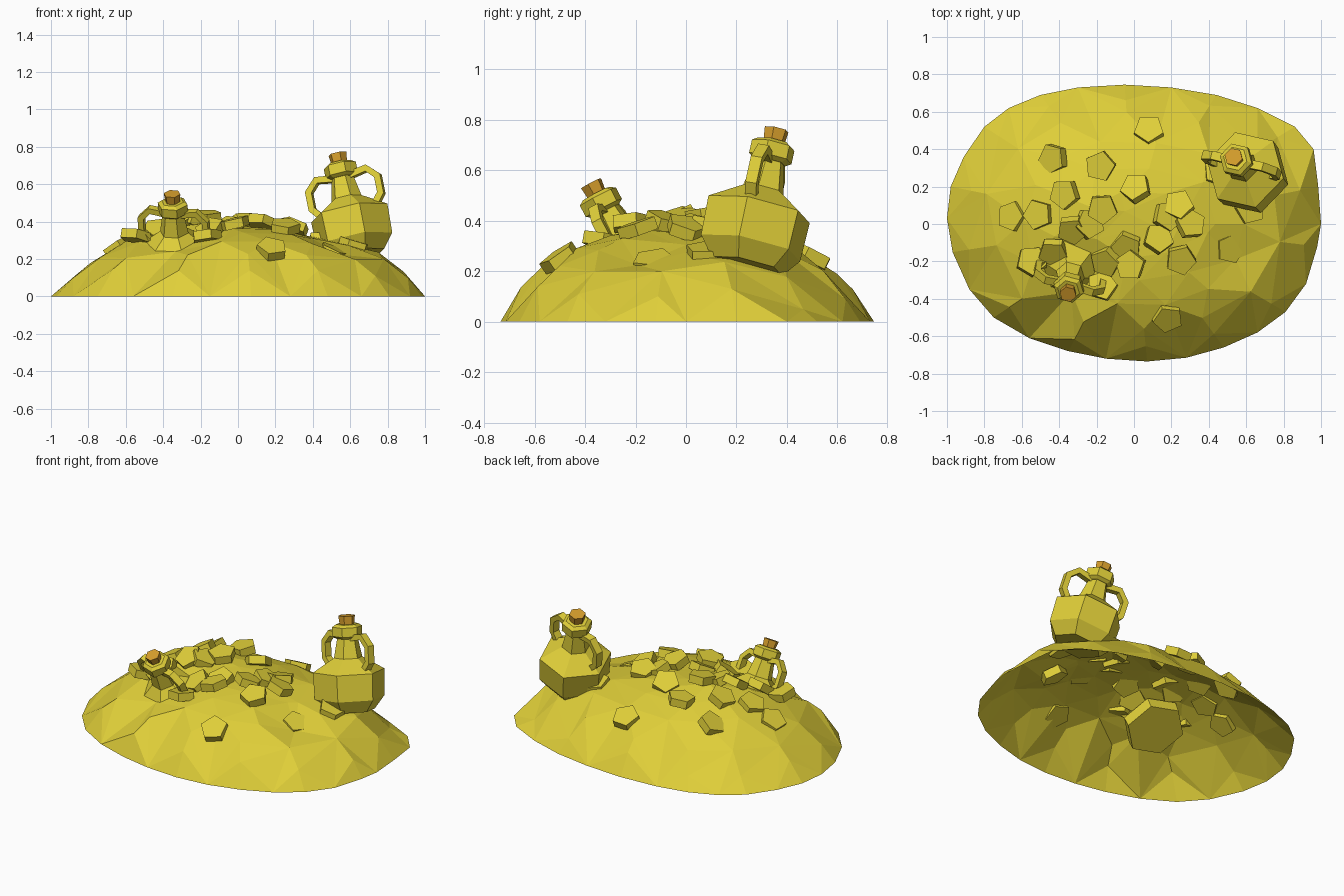
import bpy, bmesh, math, random
from mathutils import Vector, Matrix
from mathutils.geometry import delaunay_2d_cdt

if "Cube" in bpy.data.objects:
    bpy.data.objects.remove(bpy.data.objects["Cube"])

random.seed(7)


def material(name, rgb):
    m = bpy.data.materials.new(name)
    m.diffuse_color = (*rgb, 1)
    m.use_nodes = True
    m.node_tree.nodes["Principled BSDF"].inputs["Base Color"].default_value = m.diffuse_color
    return m


GOLD = material("gold yellow", (0.74, 0.62, 0.04))
CORK = material("cork orange", (0.67, 0.34, 0.025))


def add_object(name, verts, faces, mat, frame=Matrix(), recalc=True):
    me = bpy.data.meshes.new(name)
    me.from_pydata([frame @ Vector(v) for v in verts], [], faces)
    bm = bmesh.new()
    bm.from_mesh(me)
    if recalc:
        bmesh.ops.recalc_face_normals(bm, faces=bm.faces)
    bm.to_mesh(me)
    bm.free()
    me.materials.append(mat)
    ob = bpy.data.objects.new(name, me)
    bpy.context.collection.objects.link(ob)
    return ob


def skin(rings):
    """Join equal-sized point rings into a capped tube."""
    n = len(rings[0])
    verts = [p for r in rings for p in r]
    faces = [(i * n + k, i * n + (k + 1) % n, (i + 1) * n + (k + 1) % n, (i + 1) * n + k)
             for i in range(len(rings) - 1) for k in range(n)]
    faces += [tuple(range(n))[::-1], tuple(range(len(verts) - n, len(verts)))]
    return verts, faces


def lathe(profile, sides):
    return skin([[(r * math.cos(2 * math.pi * k / sides), r * math.sin(2 * math.pi * k / sides), h)
                  for k in range(sides)] for r, h in profile])


def frame_at(origin, up, azimuth, scale=1.0):
    z = Vector(up).normalized()
    x = Vector((math.cos(azimuth), math.sin(azimuth), 0))
    y = z.cross(x).normalized()
    x = y.cross(z)
    m = Matrix((x, y, z)).transposed().to_4x4()
    return Matrix.Translation(origin) @ m @ Matrix.Scale(scale, 4)


# mound: open faceted shell over an uneven oval outline
OUTLINE = [(1, 0), (.985, .2), (.96, .4), (.86, .52), (.66, .62), (.44, .69), (.2, .73), (-.05, .745),
           (-.3, .73), (-.5, .69), (-.67, .62), (-.8, .52), (-.91, .36), (-.98, .2), (-1, .03),
           (-.97, -.15), (-.88, -.35), (-.75, -.5), (-.56, -.61), (-.35, -.68), (-.15, -.72),
           (.07, -.735), (.28, -.715), (.48, -.66), (.66, -.58), (.81, -.47), (.92, -.32), (.98, -.12)]
PROFILE = [(0, .36), (.25, .36), (.45, .335), (.6, .295), (.7, .255), (.8, .2), (.9, .12), (1, 0)]
# swells and hollows: x, y, height, spread
BUMPS = [(-.28, .06, .045, .05), (.38, 0, -.012, .03), (-.33, -.3, -.07, .025), (.54, -.17, -.075, .03),
         (-.85, 0, -.035, .04), (.83, .2, .025, .03), (.05, 0, .012, .03)]


def mound_height(x, y):
    n = 2.2
    r = min(1, (abs(x) ** n + abs(y / .74) ** n) ** (1 / n))
    for (r0, h0), (r1, h1) in zip(PROFILE, PROFILE[1:]):
        if r <= r1:
            h = h0 + (h1 - h0) * (r - r0) / (r1 - r0)
            break
    return h + sum(a * math.exp(-((x - bx) ** 2 + (y - by) ** 2) / s) for bx, by, a, s in BUMPS)


pts = [Vector(p) for p in OUTLINE]
for s, step in ((.91, 2), (.78, 2), (.6, 2), (.42, 3), (.25, 4), (.08, 9)):
    for i in range(int(s * 10) % 2, len(OUTLINE), step):
        pts.append(Vector(OUTLINE[i]) * (s + random.uniform(-.025, .025)))
v2, _, tris, *_ = delaunay_2d_cdt(pts, [], [], 0, 1e-5)
rim = len(OUTLINE)
mv = [(p.x, p.y, 0 if i < rim else max(.01, mound_height(p.x, p.y) + random.uniform(-.005, .005)))
      for i, p in enumerate(v2)]
add_object("treasure_mound", mv, tris, GOLD, recalc=False)


# jugs: six-sided body and neck, lip, cork, two angular handles
HANDLE = [(.045, .435), (.14, .45), (.194, .395), (.194, .30), (.14, .235)]


def handle(side, t=.018, w=.023):
    path = [Vector(p) for p in HANDLE]
    rings = []
    for i, p in enumerate(path):
        d = (path[min(i + 1, len(path) - 1)] - path[max(i - 1, 0)]).normalized()
        nrm = Vector((-d.y, d.x)) * t
        rings.append([(side * (p.x + a * nrm.x), b * w, p.y + a * nrm.y)
                      for a, b in ((1, 1), (1, -1), (-1, -1), (-1, 1))])
    return skin(rings)


FULL = [(.15, 0), (.21, .075), (.215, .235), (.085, .315), (.058, .45)]
SUNKEN = [(.195, .14), (.2, .225), (.085, .315), (.062, .45)]


def jug(name, frame, body):
    add_object(name + "_body", *lathe(body, 6), GOLD, frame)
    add_object(name + "_lip", *lathe([(.066, .43), (.09, .445), (.09, .50), (.066, .515)], 6), GOLD, frame)
    add_object(name + "_cork", *lathe([(.042, .50), (.05, .565)], 6), CORK, frame)
    for label, side in (("left", -1), ("right", 1)):
        add_object(f"{name}_handle_{label}", *handle(side), GOLD, frame)


jug("large_jug", frame_at((.64, .24, .22), (-.2, .22, 1), math.radians(-15)), FULL)
jug("buried_jug", frame_at((-.325, -.137, .088), (-.06, -.52, 1), math.radians(-17), .92), SUNKEN)


# coins: chunky pentagons lying on the slope
COINS = [(.08, .5), (-.43, .35), (-.18, .31), (-.37, .16), (-.65, .04), (-.51, .05), (-.17, .08),
         (.01, .19), (-.33, -.03), (.18, .04), (.24, .1), (.25, -.19), (.51, -.13), (.18, -.5),
         (-.04, -.12), (-.02, -.22), (-.55, -.2), (-.15, -.2), (.3, 0), (.62, .08),
         (.13, -.08), (-.43, -.15), (-.17, -.33), (-.24, .0), (.45, .28)]
for i, (x, y) in enumerate(COINS):
    e = .04
    slope = Vector((mound_height(x - e, y) - mound_height(x + e, y),
                    mound_height(x, y - e) - mound_height(x, y + e), 2 * e)).normalized()
    near = math.hypot(x + .1, y) < .5
    tilt = .42 if near else .12
    up = slope + Vector((random.uniform(-tilt, tilt), random.uniform(-tilt, tilt), 0))
    lift = random.uniform(.0, .035) if near else -.006
    add_object(f"coin_{i + 1}", *lathe([(.083, -.025), (.083, .025)], 5), GOLD,
               frame_at((x, y, mound_height(x, y) + lift), up, random.uniform(0, 6.28)))
